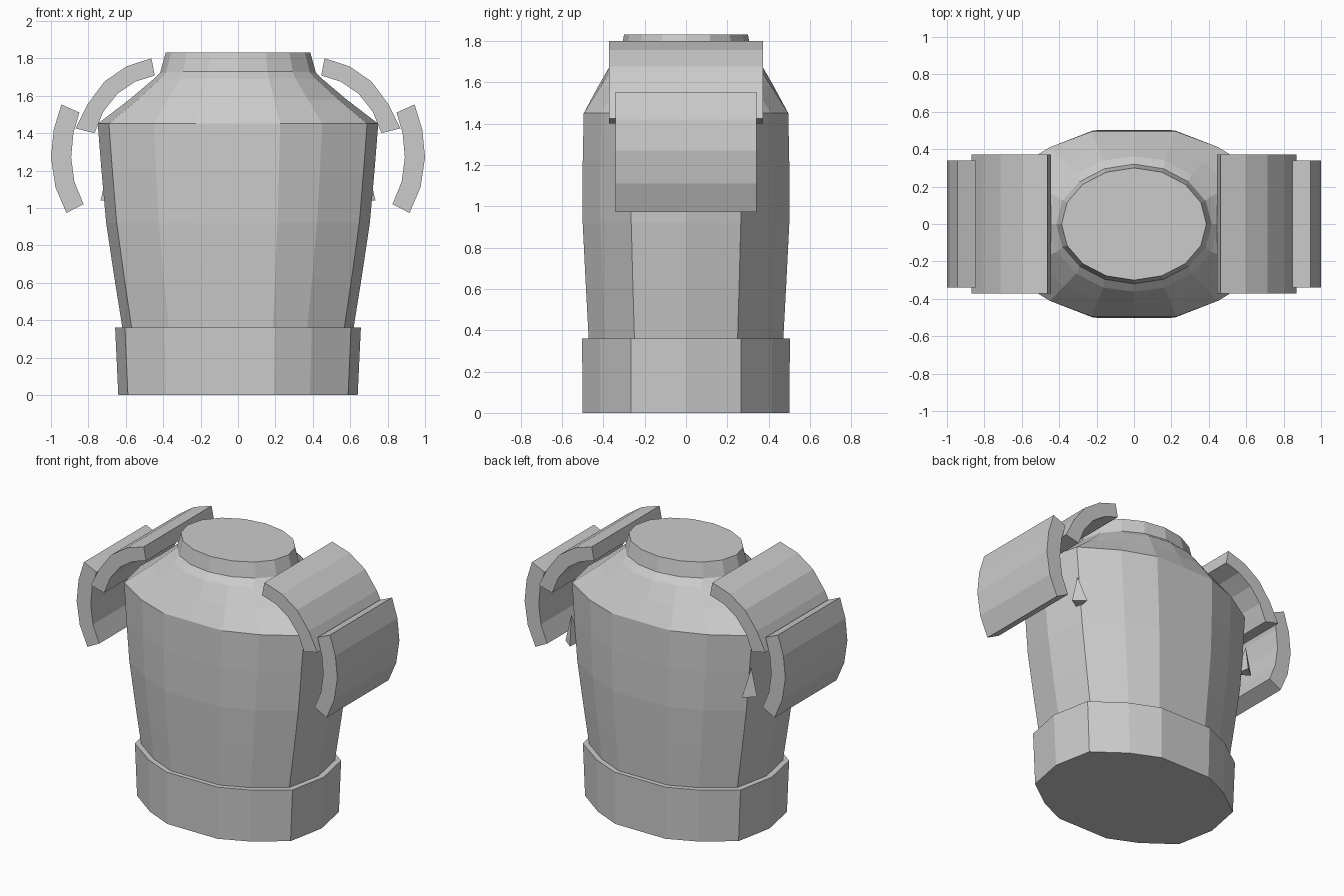
import bpy, bmesh, math

if "Cube" in bpy.data.objects:
    bpy.data.objects.remove(bpy.data.objects["Cube"])

BOXY = [(0, 1), (.3, 1), (.6, .83), (.92, .53), (1, 0)]
ROUND = [(math.sin(a * math.pi / 8), math.cos(a * math.pi / 8)) for a in range(5)]


def make_object(name, bm, mirror=False):
    bmesh.ops.recalc_face_normals(bm, faces=bm.faces)
    mesh = bpy.data.meshes.new(name)
    bm.to_mesh(mesh)
    bm.free()
    obj = bpy.data.objects.new(name, mesh)
    bpy.context.collection.objects.link(obj)
    if mirror:
        obj.modifiers.new("mirror", 'MIRROR').use_mirror_merge = False
    return obj


def section(z, hx, hy, roundness):
    """16-sided ring blended between a boxy torso outline and an ellipse."""
    q = [((bx + (rx - bx) * roundness) * hx, (by + (ry - by) * roundness) * hy)
         for (bx, by), (rx, ry) in zip(BOXY, ROUND)]
    half = q + [(x, -y) for x, y in q[-2::-1]]
    full = half + [(-x, y) for x, y in half[-2:0:-1]]
    return [(x, y, z) for x, y in full]


def loft(name, rings, cap_bottom=False, cap_top=False):
    bm = bmesh.new()
    loops = [[bm.verts.new(p) for p in section(*r)] for r in rings]
    n = len(loops[0])
    for a, b in zip(loops, loops[1:]):
        for i in range(n):
            j = (i + 1) % n
            bm.faces.new((a[i], a[j], b[j], b[i]))
    if cap_bottom:
        bm.faces.new(loops[0])
    if cap_top:
        bm.faces.new(loops[-1])
    return make_object(name, bm)


def curved_plate(name, outer, inner, half_width):
    """Thick arc profile in xz, extruded along y and mirrored to both sides."""
    bm = bmesh.new()
    rows = [[bm.verts.new((x, s * half_width, z)) for x, z in pts]
            for pts in (outer, inner) for s in (-1, 1)]
    of, ob, inf, inb = rows
    for i in range(len(outer) - 1):
        for a, b in ((of, ob), (ob, inb), (inb, inf), (inf, of)):
            bm.faces.new((a[i], a[i + 1], b[i + 1], b[i]))
    for i in (0, -1):
        bm.faces.new((of[i], ob[i], inb[i], inf[i]))
    return make_object(name, bm, mirror=True)


# Torso shell: waist to chest, then sloping shoulders
loft("torso", [
    (.34, .615, .47, 0), (.62, .66, .485, 0), (.92, .705, .5, 0), (1.2, .73, .5, 0),
    (1.45, .75, .495, 0), (1.58, .58, .425, .4), (1.69, .45, .362, .8), (1.73, .41, .32, 1)])

# Waist band with a narrow lip on top
loft("waist_band", [(0, .64, .5, 0), (.36, .657, .503, 0), (.36, .61, .465, 0)], cap_bottom=True)

# Neck collar
loft("neck_collar", [(1.71, .42, .322, 1), (1.83, .387, .3, 1)], cap_top=True)

# Upper and lower shoulder plates
curved_plate("upper_shoulder_plate",
             [(.463, 1.80), (.596, 1.757), (.714, 1.676), (.805, 1.553), (.869, 1.425)],
             [(.445, 1.708), (.55, 1.675), (.645, 1.61), (.72, 1.515), (.767, 1.4)], .372)
curved_plate("lower_shoulder_plate",
             [(.944, 1.553), (.985, 1.42), (1.0, 1.27), (.976, 1.11), (.917, .973)],
             [(.848, 1.51), (.88, 1.4), (.892, 1.27), (.875, 1.14), (.826, 1.02)], .34)

# Small spikes on the rear side creases under the arms
bm = bmesh.new()
pts = [(.69, .27, 1.23), (.735, .27, 1.04), (.66, .33, 1.04), (.65, .22, 1.04)]
v = [bm.verts.new(p) for p in pts]
for tri in ((0, 1, 2), (0, 2, 3), (0, 3, 1), (1, 2, 3)):
    bm.faces.new([v[i] for i in tri])
make_object("side_spike", bm, mirror=True)
